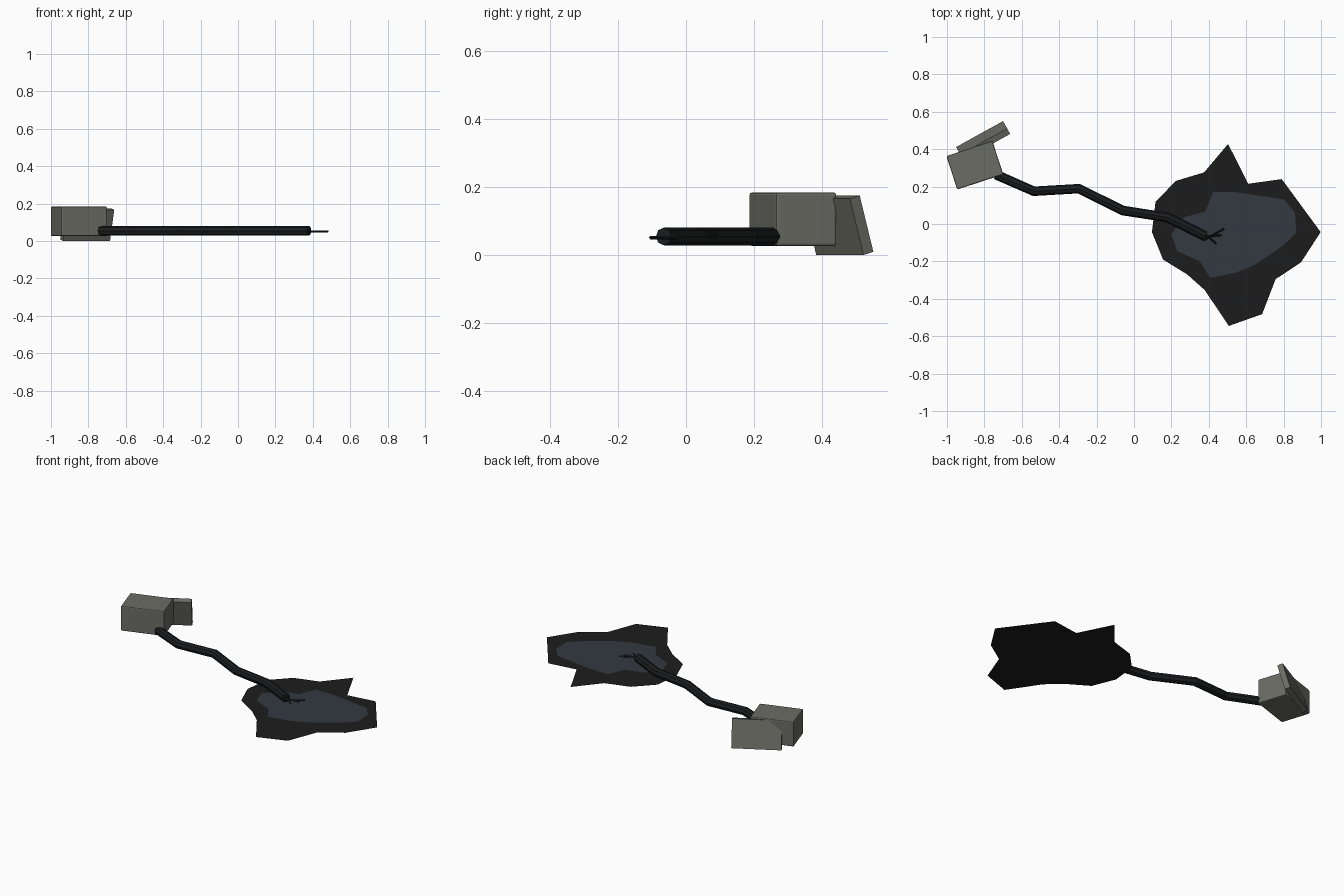
import bpy, math

if "Cube" in bpy.data.objects:
    bpy.data.objects.remove(bpy.data.objects["Cube"])


def mat(name, rgb):
    m = bpy.data.materials.new(name)
    m.diffuse_color = (*rgb, 1)
    m.use_nodes = True
    m.node_tree.nodes["Principled BSDF"].inputs["Base Color"].default_value = m.diffuse_color
    return m


BOX = mat("grey_green_casing", (0.146, 0.150, 0.126))
RUBBER = mat("black_rubber", (0.011, 0.012, 0.013))
SCORCH = mat("scorch_black", (0.012, 0.012, 0.012))
ASH = mat("blue_grey_ash", (0.033, 0.042, 0.054))


def slab(name, loc, size, rot, bevel):
    bpy.ops.mesh.primitive_cube_add(size=1, location=loc)
    o = bpy.context.object
    o.name = name
    o.scale = size
    bpy.ops.object.transform_apply(location=False, rotation=False, scale=True)
    o.rotation_euler = rot
    o.data.materials.append(BOX)
    if bevel:
        b = o.modifiers.new("edge", 'BEVEL')
        b.width, b.segments = bevel, 2
    return o


def tube(name, pts, z, radius, res):
    c = bpy.data.curves.new(name, 'CURVE')
    c.dimensions = '3D'
    c.bevel_depth, c.bevel_resolution, c.use_fill_caps = radius, res, True
    s = c.splines.new('POLY')
    s.points.add(len(pts) - 1)
    for p, (x, y) in zip(s.points, pts):
        p.co = (x, y, z, 1)
    s.use_smooth = False
    c.materials.append(RUBBER)
    o = bpy.data.objects.new(name, c)
    bpy.context.collection.objects.link(o)
    return o


def patch(name, pts, z, m):
    # outline listed clockwise, reversed so the face looks up
    me = bpy.data.meshes.new(name)
    me.from_pydata([(x, y, z) for x, y in reversed(pts)], [], [list(range(len(pts)))])
    me.materials.append(m)
    o = bpy.data.objects.new(name, me)
    bpy.context.collection.objects.link(o)
    return o


# casing and its detached lid leaning behind it
slab("junction_box", (-0.851, 0.314, 0.105), (0.259, 0.188, 0.157),
     (0, 0, math.radians(18)), 0.007)
slab("loose_lid", (-0.8065, 0.4465, 0.0875), (0.287, 0.034, 0.172),
     (math.radians(15.5), 0, math.radians(29)), 0)

# torn cable and frayed strands
tube("cable", [(-0.738, 0.264), (-0.535, 0.175), (-0.295, 0.189), (-0.06, 0.072),
               (0.18, 0.035), (0.38, -0.065)], 0.0545, 0.026, 2)
for i, (a, b) in enumerate([((0.37, -0.045), (0.44, -0.105)),
                            ((0.37, -0.068), (0.468, -0.06)),
                            ((0.37, -0.088), (0.482, -0.025))]):
    tube(f"frayed_strand_{i + 1}", [a, b], 0.051, 0.005, 0)

# scorched stain with ashy middle, just under the cable
patch("scorch_mark", [
    (0.503, 0.428), (0.61, 0.215), (0.79, 0.24), (0.998, -0.043), (0.893, -0.205),
    (0.757, -0.295), (0.685, -0.482), (0.507, -0.545), (0.378, -0.353), (0.285, -0.27),
    (0.155, -0.19), (0.096, -0.043), (0.115, 0.118), (0.223, 0.23), (0.375, 0.276)], 0.026, SCORCH)
patch("ash_center", [
    (0.423, 0.17), (0.545, 0.17), (0.80, 0.132), (0.861, 0.062), (0.867, -0.045),
    (0.797, -0.115), (0.642, -0.22), (0.54, -0.262), (0.407, -0.288), (0.353, -0.2),
    (0.23, -0.145), (0.2, -0.053), (0.267, 0.037), (0.38, 0.065)], 0.029, ASH)
